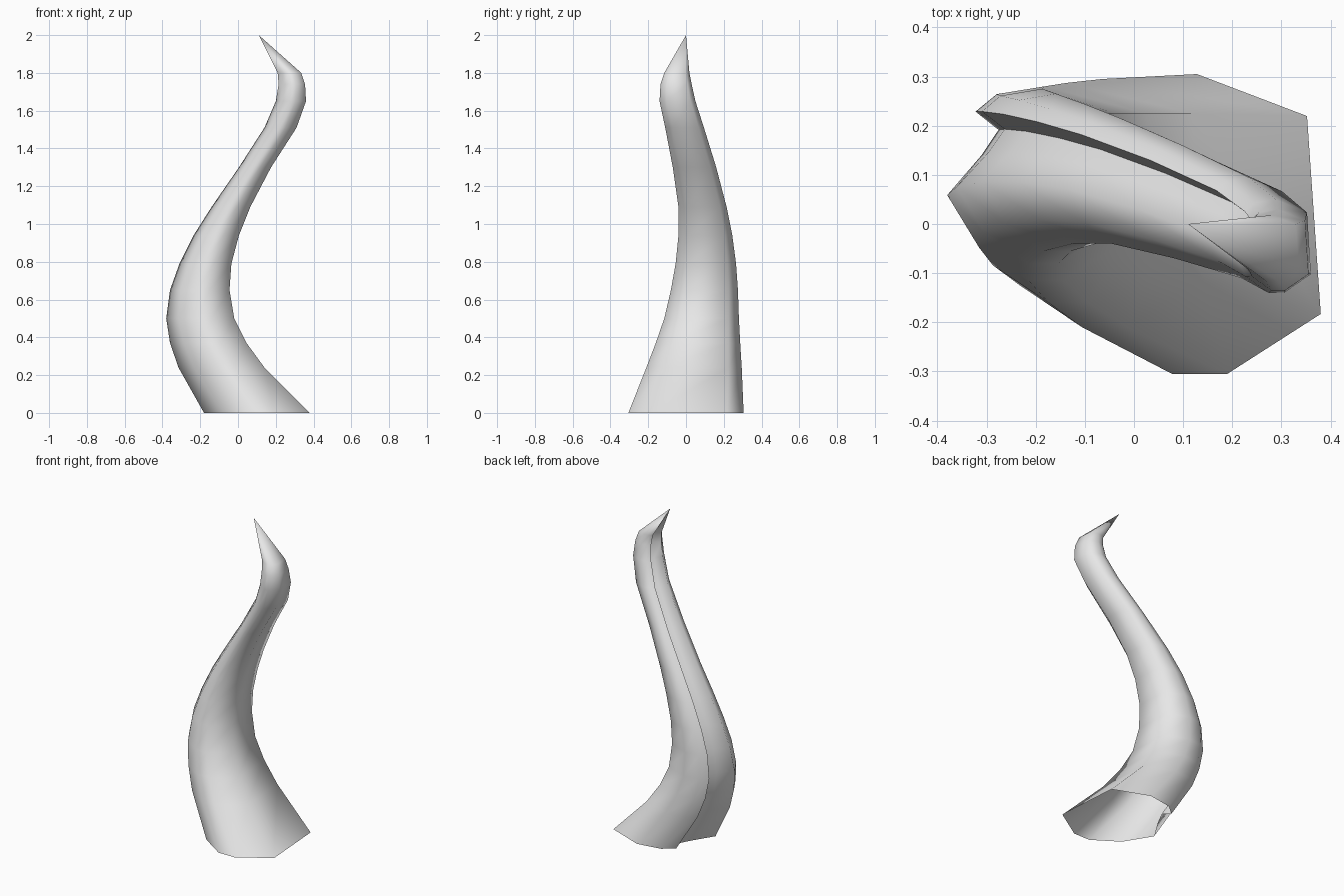
import bpy
import bmesh
import math

cube = bpy.data.objects.get("Cube")
if cube:
    bpy.data.objects.remove(cube, do_unlink=True)

# Single plain grey material
grey = bpy.data.materials.new("plain_grey")
grey.use_nodes = True
grey.diffuse_color = (0.8, 0.8, 0.8, 1)
grey.node_tree.nodes["Principled BSDF"].inputs["Base Color"].default_value = (0.8, 0.8, 0.8, 1)

# Cross-section in unit space, counter-clockwise from above: u, v, groove weight
SECTION = [
    (0.95, 0.86, 0), (0.55, 1.00, 0), (0.28, 0.96, 0),   # back
    (0.16, 0.87, 0),                                     # back lip of groove
    (0.23, 0.80, 1.0), (0.15, 0.66, 0.7),                # groove floor
    (0.00, 0.44, 0),                                     # front lip of groove
    (0.18, 0.17, 0), (0.46, 0.00, 0), (0.66, 0.00, 0),   # front
    (1.00, 0.20, 0),                                     # inner side
]

# Rings up the horn: z, x min, x max, y min, y max
RINGS = [
    (0.00, -0.18, 0.38, -0.305, 0.305),
    (0.24, -0.315, 0.14, -0.21, 0.295),
    (0.37, -0.36, 0.045, -0.16, 0.287),
    (0.50, -0.38, -0.02, -0.115, 0.28),
    (0.65, -0.36, -0.045, -0.08, 0.275),
    (0.79, -0.31, -0.035, -0.055, 0.265),
    (0.94, -0.235, 0.005, -0.04, 0.245),
    (1.09, -0.14, 0.065, -0.04, 0.215),
    (1.30, 0.005, 0.175, -0.07, 0.16),
    (1.51, 0.14, 0.31, -0.11, 0.095),
    (1.65, 0.20, 0.36, -0.14, 0.05),
    (1.74, 0.215, 0.355, -0.135, 0.03),
    (1.80, 0.21, 0.335, -0.115, 0.018),
]
TIP = (0.11, 0.0, 2.0)

bm = bmesh.new()
loops = []
for z, x0, x1, y0, y1 in RINGS:
    deepen = 0.12 * min(z, 1.0)          # groove cuts deeper towards the top
    loops.append([
        bm.verts.new((x0 + (u + w * deepen) * (x1 - x0),
                      y0 + (v - w * deepen * 0.4) * (y1 - y0), z))
        for u, v, w in SECTION])

# Skin between rings; the base stays open
n = len(SECTION)
for low, high in zip(loops, loops[1:]):
    for i in range(n):
        j = (i + 1) % n
        bm.faces.new((low[i], low[j], high[j], high[i]))

# Pointed tip
tip = bm.verts.new(TIP)
for i in range(n):
    bm.faces.new((loops[-1][i], loops[-1][(i + 1) % n], tip))

mesh = bpy.data.meshes.new("horn")
bm.to_mesh(mesh)
bm.free()
mesh.materials.append(grey)
horn = bpy.data.objects.new("horn", mesh)
bpy.context.collection.objects.link(horn)

# Smooth shading with crisp groove lips
bpy.ops.object.select_all(action="DESELECT")
horn.select_set(True)
bpy.context.view_layer.objects.active = horn
bpy.ops.object.shade_smooth_by_angle(angle=math.radians(75))
